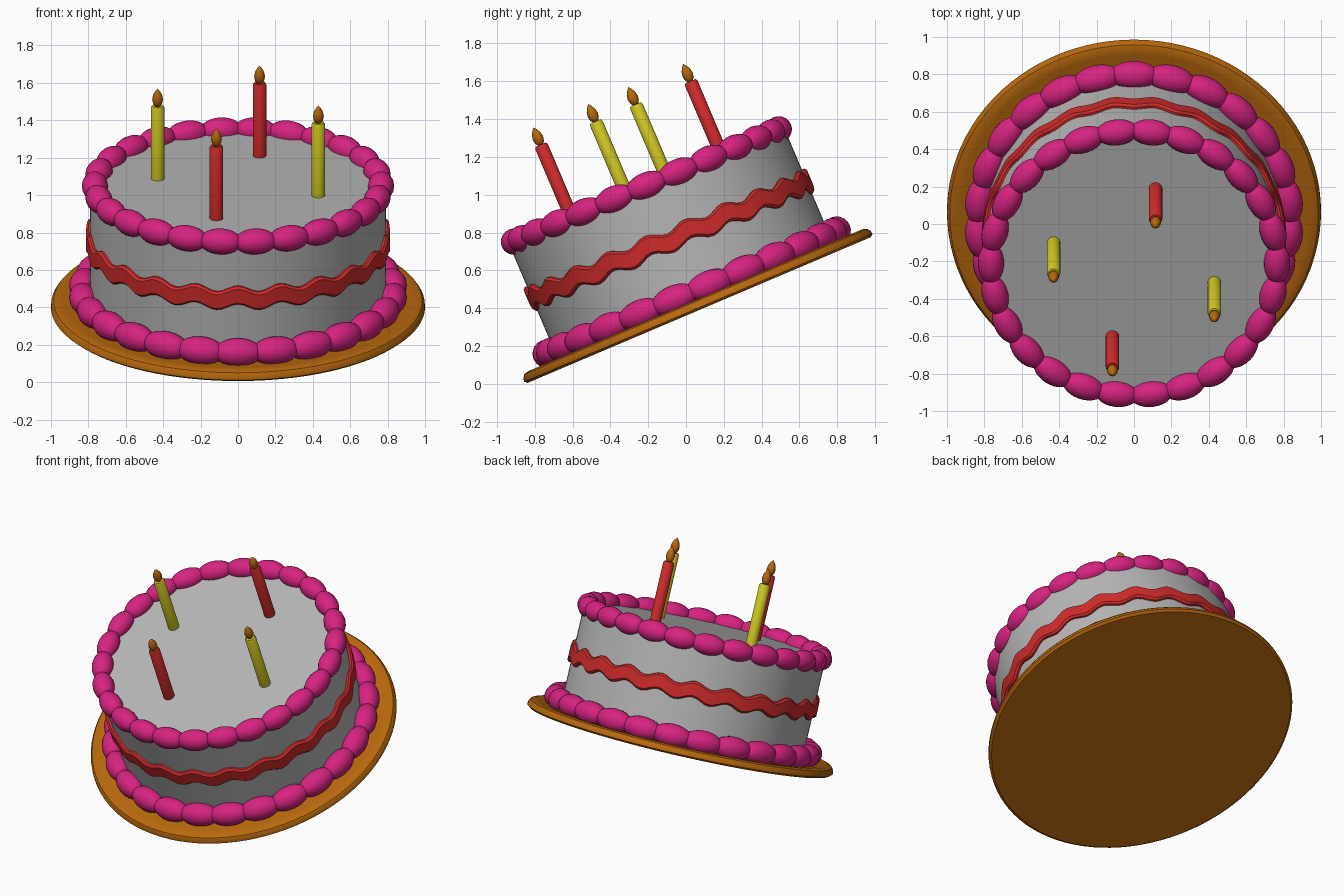
import bpy, bmesh, math
from mathutils import Matrix

if "Cube" in bpy.data.objects:
    bpy.data.objects.remove(bpy.data.objects["Cube"])

# the whole cake leans forward around the x axis
TILT = Matrix.Translation((0, 0.07, 0.3907)) @ Matrix.Rotation(math.radians(23), 4, 'X')


def material(name, r, g, b):
    m = bpy.data.materials.new(name)
    m.diffuse_color = (r, g, b, 1)
    m.use_nodes = True
    m.node_tree.nodes["Principled BSDF"].inputs["Base Color"].default_value = m.diffuse_color
    return m


GREY = material("grey_icing", 0.47, 0.47, 0.47)
PINK = material("magenta_icing", 0.68, 0.017, 0.22)
RED = material("red", 0.63, 0.024, 0.024)
YELLOW = material("yellow", 0.62, 0.56, 0.017)
ORANGE = material("orange_brown", 0.48, 0.14, 0.004)


def finish(name, bm, mat, angle=35):
    bmesh.ops.recalc_face_normals(bm, faces=bm.faces)
    me = bpy.data.meshes.new(name)
    bm.to_mesh(me)
    bm.free()
    me.materials.append(mat)
    ob = bpy.data.objects.new(name, me)
    bpy.context.collection.objects.link(ob)
    ob.matrix_world = TILT
    bpy.ops.object.select_all(action='DESELECT')
    ob.select_set(True)
    bpy.context.view_layer.objects.active = ob
    bpy.ops.object.shade_smooth_by_angle(angle=math.radians(angle))
    return ob


def lathe(name, profile, mat, x=0, y=0, steps=96, angle=35):
    """Spin an (r, z) profile around a vertical line at x, y."""
    bm = bmesh.new()
    vs = [bm.verts.new((x + r, y, z)) for r, z in profile]
    es = [bm.edges.new(p) for p in zip(vs, vs[1:])]
    bmesh.ops.spin(bm, geom=vs + es, cent=(x, y, 0), axis=(0, 0, 1),
                   angle=math.tau, steps=steps)
    bmesh.ops.remove_doubles(bm, verts=bm.verts, dist=1e-4)
    return finish(name, bm, mat, angle)


def bead_ring(name, ring, z, length, radius, count, phase):
    """Ring of piped icing beads, each stretched along the ring."""
    bm = bmesh.new()
    for i in range(count):
        a = math.tau * (i + phase) / count - math.pi / 2
        m = (Matrix.Rotation(a, 4, 'Z') @ Matrix.Translation((ring, 0, z))
             @ Matrix.Diagonal((radius, length, radius, 1)) @ Matrix.Rotation(math.pi / 2, 4, 'X'))
        bmesh.ops.create_uvsphere(bm, u_segments=20, v_segments=14, radius=1, matrix=m)
    return finish(name, bm, PINK, 60)


# board and cake body
lathe("cake_board", [(0, 0), (0.985, 0), (1.0, 0.012), (0.998, 0.03), (0.985, 0.048),
                     (0.96, 0.056), (0.93, 0.055), (0.88, 0.048), (0, 0.048)], ORANGE)
lathe("cake_body", [(0, 0.045), (0.79, 0.045), (0.79, 0.71), (0, 0.71)], GREY)

# piped icing borders
bead_ring("top_border", 0.765, 0.715, 0.115, 0.07, 26, 0.5)
bead_ring("bottom_border", 0.832, 0.102, 0.13, 0.076, 26, 0)

# wavy ribbon around the side
WAVES, PER = 22, 8
section = [(0.775, -0.052), (0.802, -0.052), (0.814, -0.04),
           (0.814, 0.04), (0.802, 0.052), (0.775, 0.052)]
bm = bmesh.new()
rings = []
for i in range(WAVES * PER):
    a = math.tau * i / (WAVES * PER) - math.pi / 2
    wave = 0.402 + 0.018 * math.cos(math.tau * i / PER)
    rings.append([bm.verts.new((r * math.cos(a), r * math.sin(a), wave + z)) for r, z in section])
for i, ring in enumerate(rings):
    nxt = rings[(i + 1) % len(rings)]
    for k in range(6):
        j = (k + 1) % 6
        bm.faces.new((ring[k], nxt[k], nxt[j], ring[j]))
finish("wavy_ribbon", bm, RED)

# four candles with flames
for i, mat in enumerate((RED, YELLOW, RED, YELLOW)):
    a = math.radians(-105 + 90 * i)
    x, y = 0.445 * math.cos(a), 0.445 * math.sin(a)
    lathe(f"candle_{i + 1}", [(0, 0.69), (0.036, 0.69), (0.036, 1.122), (0.029, 1.132), (0, 1.132)],
          mat, x, y, 24)
    lathe(f"flame_{i + 1}", [(0, 1.125), (0.014, 1.13), (0.025, 1.148), (0.029, 1.17),
                             (0.024, 1.195), (0.013, 1.215), (0, 1.232)], ORANGE, x, y, 20, 70)
